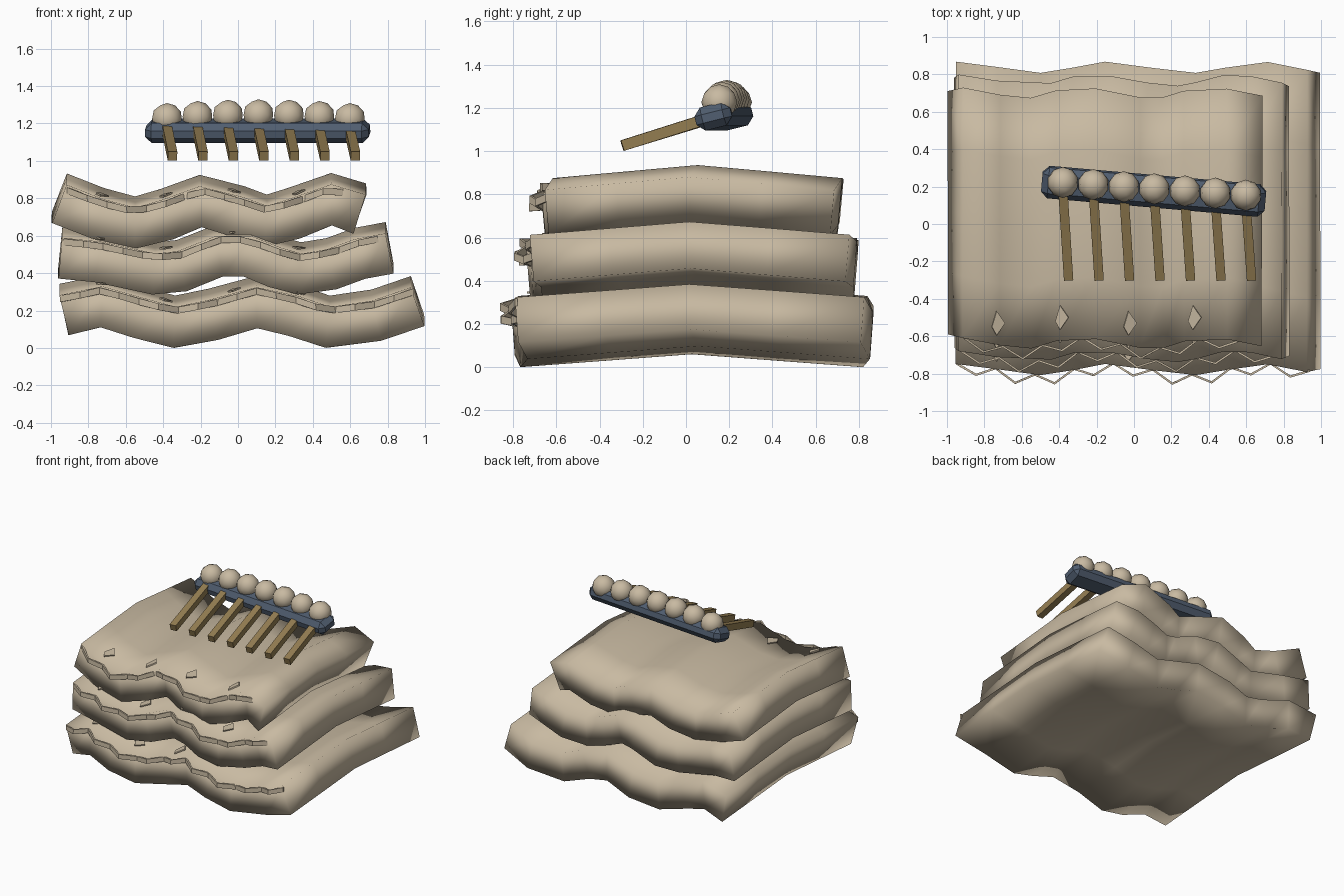
import bpy, bmesh
from math import cos, pi, radians, hypot
from mathutils import Vector, Matrix

cube = bpy.data.objects.get("Cube")
if cube:
    bpy.data.objects.remove(cube)


def material(name, rgb):
    m = bpy.data.materials.new(name)
    m.use_nodes = True
    m.diffuse_color = (*rgb, 1)
    m.node_tree.nodes["Principled BSDF"].inputs["Base Color"].default_value = (*rgb, 1)
    return m


linen = material("warm linen", (0.58, 0.49, 0.36))
slate = material("slate blue", (0.08, 0.11, 0.16))
wood = material("ochre wood", (0.30, 0.21, 0.085))


def finish(name, bm, mat, smooth=False):
    mesh = bpy.data.meshes.new(name)
    bmesh.ops.recalc_face_normals(bm, faces=bm.faces) if not smooth else None
    for f in bm.faces:
        f.smooth = smooth
    bm.to_mesh(mesh)
    bm.free()
    mesh.materials.append(mat)
    obj = bpy.data.objects.new(name, mesh)
    bpy.context.collection.objects.link(obj)
    return obj


def solidify(obj, thickness, offset=0):
    mod = obj.modifiers.new("thickness", "SOLIDIFY")
    mod.thickness, mod.offset = thickness, offset


def interp(points, x):
    """Piecewise linear height along the wavy profile."""
    if x <= points[0][0]:
        return points[0][1]
    for (x0, z0), (x1, z1) in zip(points, points[1:]):
        if x <= x1:
            return z0 + (z1 - z0) * (x - x0) / (x1 - x0)
    return points[-1][1]


THICK, DROP = 0.22, 0.06


def sway(profile, x):
    """Sideways drift of the cloth along its width."""
    u = (x - profile[0][0]) / (profile[-1][0] - profile[0][0])
    return 0.03 + 0.03 * cos(2 * pi * u / 0.43)


def cloth(name, profile, half):
    bm = bmesh.new()
    rows = []
    for t in (-1, -0.5, 0, 0.5, 1):
        rows.append([bm.verts.new((x, sway(profile, x) + t * half, z - DROP * abs(t)))
                     for x, z in profile])
    for a, b in zip(rows, rows[1:]):
        for i in range(len(profile) - 1):
            bm.faces.new((a[i], a[i + 1], b[i + 1], b[i]))
    solidify(finish(name, bm, linen, True), THICK)


def zigzag_trim(name, profile, half, start, count):
    # Narrow upright ribbon zigzagging along the front edge
    bm = bmesh.new()
    pairs = []
    for i in range(count):
        x = start + i * 0.105
        y = sway(profile, x) - half - (0.06 if i % 2 else 0.005)
        z = interp(profile, x) - DROP + THICK / 2
        pairs.append([bm.verts.new((x, y, z - d)) for d in (0.04, 0.005)])
    for (a, b), (c, d) in zip(pairs, pairs[1:]):
        bm.faces.new((a, c, d, b))
    solidify(finish(name, bm, linen), 0.012)


def diamonds(name, profile, half):
    # Thin lozenge plates lying on the cloth behind the trim
    bm = bmesh.new()
    for i, cx in enumerate((-0.725, -0.385, -0.02, 0.325)):
        cy = 0.14 - half + (0.02 if i % 2 else -0.01)
        verts = []
        for dx, dy in ((-0.035, -0.02), (-0.01, -0.065), (0.035, 0), (-0.01, 0.065)):
            x, y = cx + dx, cy + dy
            t = abs(y - sway(profile, x)) / half
            verts.append(bm.verts.new((x, y, interp(profile, x) - DROP * t + THICK / 2 + 0.014)))
        bm.faces.new(verts)
    solidify(finish(name, bm, linen), 0.009)


layers = {
    "bottom": (0.80, -0.95, 19, [
        (-0.93, 0.235), (-0.73, 0.28), (-0.53, 0.22), (-0.34, 0.17), (-0.13, 0.21),
        (0.1, 0.275), (0.3, 0.23), (0.48, 0.17), (0.74, 0.205), (0.96, 0.28)]),
    "middle": (0.73, -0.93, 17, [
        (-0.95, 0.54), (-0.75, 0.52), (-0.45, 0.455), (-0.3, 0.47), (-0.1, 0.55),
        (0.05, 0.55), (0.2, 0.49), (0.33, 0.455), (0.5, 0.48), (0.65, 0.535), (0.81, 0.565)]),
    "top": (0.66, -0.91, 15, [
        (-0.955, 0.83), (-0.75, 0.75), (-0.55, 0.70), (-0.38, 0.745), (-0.2, 0.815),
        (0, 0.76), (0.15, 0.71), (0.3, 0.75), (0.5, 0.825), (0.65, 0.775)]),
}
for label, (half, start, count, profile) in layers.items():
    cloth(label + "_cloth", profile, half)
    zigzag_trim(label + "_zigzag_trim", profile, half, start, count)
    diamonds(label + "_diamonds", profile, half)

# Comb spine: a chamfered bar, turned slightly and tipped forward
bm = bmesh.new()
bmesh.ops.create_cube(bm, size=1)
bmesh.ops.scale(bm, vec=(1.2, 0.17, 0.11), verts=bm.verts)
bmesh.ops.bevel(bm, geom=bm.edges[:], offset=0.035, segments=1, affect="EDGES")
turn = Matrix.Rotation(radians(-5), 4, "Z") @ Matrix.Rotation(radians(14), 4, "X")
bmesh.ops.transform(bm, matrix=Matrix.Translation((0.105, 0.175, 1.16)) @ turn, verts=bm.verts)
finish("comb_spine", bm, slate)

# Seven teeth reaching forward and seven pearls on the spine
for i in range(7):
    x = -0.38 + i * 0.163
    slide = i / 6
    root = Vector((x, 0.18 - 0.065 * slide, 1.17 - 0.015 * slide))
    tip = Vector((x + 0.03, -0.295, 1.025))
    bm = bmesh.new()
    bmesh.ops.create_cube(bm, size=1)
    bmesh.ops.scale(bm, vec=(0.05, 0.05, (tip - root).length), verts=bm.verts)
    aim = (tip - root).to_track_quat("Z", "Y").to_matrix().to_4x4()
    bmesh.ops.transform(bm, matrix=Matrix.Translation((root + tip) / 2) @ aim, verts=bm.verts)
    finish(f"comb_tooth_{i + 1}", bm, wood)

    bm = bmesh.new()
    bmesh.ops.create_icosphere(bm, subdivisions=2, radius=0.083)
    height = 1.246 - 0.02 * (2 * slide - 1) ** 2
    bmesh.ops.translate(bm, vec=(x, 0.222 - 0.068 * slide, height), verts=bm.verts)
    finish(f"pearl_{i + 1}", bm, linen, True)
